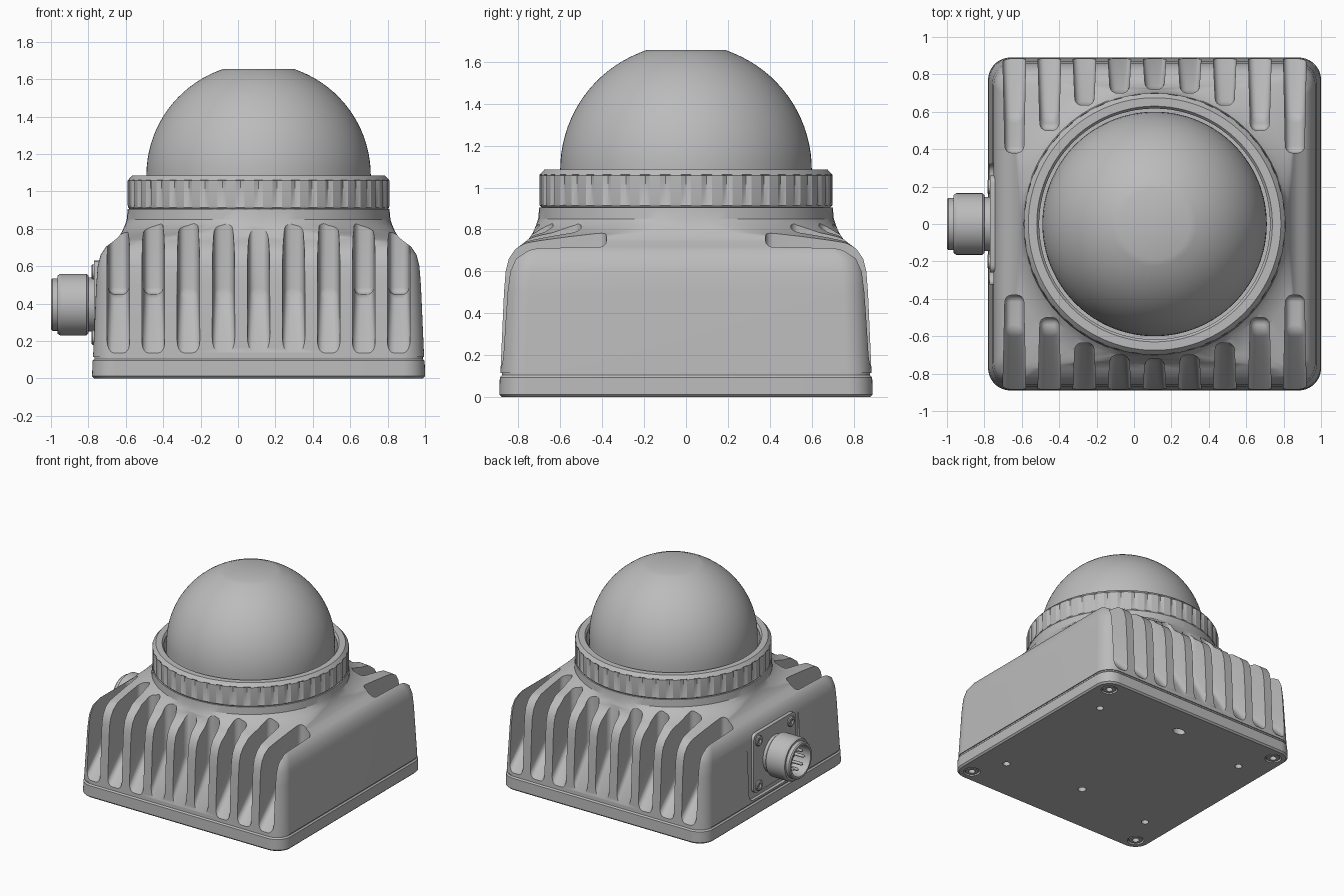
import bpy, bmesh, math
from mathutils import Matrix, Vector

CX = 0.11  # housing centre in x
if "Cube" in bpy.data.objects:
    bpy.data.objects.remove(bpy.data.objects["Cube"], do_unlink=True)

grey = bpy.data.materials.new("plain grey")
grey.use_nodes = True
grey.diffuse_color = (0.5, 0.5, 0.5, 1)
grey.node_tree.nodes["Principled BSDF"].inputs["Base Color"].default_value = (0.5, 0.5, 0.5, 1)


def make(name, bm):
    bmesh.ops.recalc_face_normals(bm, faces=bm.faces)
    mesh = bpy.data.meshes.new(name)
    bm.to_mesh(mesh)
    bm.free()
    mesh.materials.append(grey)
    ob = bpy.data.objects.new(name, mesh)
    bpy.context.collection.objects.link(ob)
    return ob


def activate(ob):
    bpy.ops.object.select_all(action='DESELECT')
    ob.select_set(True)
    bpy.context.view_layer.objects.active = ob


def smooth(ob, angle=30):
    activate(ob)
    bpy.ops.object.shade_smooth_by_angle(angle=math.radians(angle))
    return ob


def cut(ob, cutter):
    mod = ob.modifiers.new("cut", 'BOOLEAN')
    mod.operation, mod.solver, mod.object = 'DIFFERENCE', 'EXACT', cutter
    activate(ob)
    bpy.ops.object.modifier_apply(modifier=mod.name)
    bpy.data.objects.remove(cutter, do_unlink=True)


def loft(bm, rings, closed=False):
    loops = [[bm.verts.new(p) for p in ring] for ring in rings]
    n = len(loops[0])
    pairs = list(zip(loops, loops[1:]))
    if closed:
        pairs.append((loops[-1], loops[0]))
    for a, b in pairs:
        for i in range(n):
            j = (i + 1) % n
            bm.faces.new((a[i], a[j], b[j], b[i]))
    if not closed:
        bm.faces.new(loops[0][::-1])
        bm.faces.new(loops[-1])


def square_ring(z, half, r, k=16):
    """Rounded square; becomes a circle when r equals half."""
    pts = []
    for q in range(4):
        c = math.pi / 4 + q * math.pi / 2
        ox = math.copysign(half - r, math.cos(c))
        oy = math.copysign(half - r, math.sin(c))
        for i in range(k + 1):
            a = q * math.pi / 2 + (i + 0.02) / (k + 0.04) * math.pi / 2
            pts.append((CX + ox + r * math.cos(a), oy + r * math.sin(a), z))
    return pts


def lathe(name, profile, n=96, closed=False, matrix=Matrix.Translation((CX, 0, 0))):
    bm = bmesh.new()
    loft(bm, [[matrix @ Vector((r * math.cos(t * math.tau / n), r * math.sin(t * math.tau / n), z))
               for t in range(n)] for r, z in profile], closed)
    return smooth(make(name, bm))


def cylinder(bm, r, depth, matrix, n=24):
    bmesh.ops.create_cone(bm, cap_ends=True, segments=n, radius1=r, radius2=r, depth=depth, matrix=matrix)


def box(bm, size, loc, bevel=0):
    new = bmesh.ops.create_cube(bm, size=1, matrix=Matrix.Translation(loc) @ Matrix.Diagonal((*size, 1)))
    if bevel:
        edges = {e for v in new["verts"] for e in v.link_edges}
        edges = [e for e in edges if abs(e.verts[0].co.x - e.verts[1].co.x) > 1e-4]
        bmesh.ops.bevel(bm, geom=edges, offset=bevel, segments=4, profile=0.5, affect='EDGES')


# Housing: drafted rounded block flaring into a round collar
bm = bmesh.new()
loft(bm, [square_ring(*s) for s in (
    (0.115, 0.885, 0.12), (0.5, 0.868, 0.12), (0.6, 0.86, 0.12), (0.66, 0.845, 0.12),
    (0.705, 0.815, 0.12), (0.735, 0.775, 0.14), (0.755, 0.75, 0.28), (0.785, 0.73, 0.52),
    (0.82, 0.715, 0.66), (0.85, 0.705, 0.705), (0.905, 0.70, 0.70))])
housing = make("housing", bm)

# Cooling slots on the front and back
SLOT_END = (0.72, 0.70, 0.635, 0.50, 0.38)
bm = bmesh.new()
for side in (-1, 1):
    for i in range(-4, 5):
        end = SLOT_END[abs(i)]
        foot = max(end, 0.575)
        drop = 0.11 * 0.32 / (0.89 - foot)
        outline = [(1.0, 0.13 - drop), (1.0, 1.0), (end, 1.0), (end, 0.45)]
        if foot > end + 0.01:
            outline.append((foot, 0.45))
        part = bmesh.new()
        sides = []
        for s in (-1, 1):
            sides.append([part.verts.new((CX + i * 0.1875 + s * (0.05 + 0.011 * (d - end) / (0.89 - end)),
                                          side * d, z)) for d, z in outline])
        part.faces.new(sides[0])
        part.faces.new(sides[1][::-1])
        for a in range(len(outline)):
            b = (a + 1) % len(outline)
            part.faces.new((sides[0][a], sides[0][b], sides[1][b], sides[1][a]))
        bmesh.ops.recalc_face_normals(part, faces=part.faces)
        bmesh.ops.bevel(part, geom=part.edges[:], offset=0.036, segments=4, profile=0.5,
                        affect='EDGES', clamp_overlap=True)
        tmp = bpy.data.meshes.new("slot")
        part.to_mesh(tmp)
        part.free()
        bm.from_mesh(tmp)
        bpy.data.meshes.remove(tmp)
cut(housing, make("slot_cutter", bm))

# Shallow recess for the connector
bm = bmesh.new()
box(bm, (0.2, 0.64, 0.54), (-0.85, 0, 0.4), 0.05)
cut(housing, make("recess_cutter", bm))
smooth(housing)

# Base plate with mounting holes and screw pockets underneath
bm = bmesh.new()
loft(bm, [square_ring(*s) for s in (
    (0, 0.878, 0.11), (0.012, 0.89, 0.12), (0.095, 0.888, 0.12), (0.105, 0.878, 0.11), (0.118, 0.878, 0.11))])
base = make("base_plate", bm)
corners = [(sx, sy) for sx in (-1, 1) for sy in (-1, 1)]
bm = bmesh.new()
for sx, sy in corners:
    cylinder(bm, 0.027, 0.12, Matrix.Translation((CX + sx * 0.66, sy * 0.53, 0)))
    cylinder(bm, 0.06, 0.06, Matrix.Translation((CX + sx * 0.78, sy * 0.78, 0)))
cylinder(bm, 0.03, 0.12, Matrix.Translation((CX, -0.46, 0)))
cylinder(bm, 0.034, 0.12, Matrix.Translation((CX, 0.64, 0)) @ Matrix.Diagonal((1.5, 1, 1, 1)))
cut(base, make("hole_cutter", bm))
smooth(base)

# Socket-headed base screws
for sx, sy in corners:
    lathe("base_screw", [(0.052, 0.04), (0.052, 0.008), (0.046, 0.002), (0.025, 0.002), (0.025, 0.03)], 24,
          matrix=Matrix.Translation((CX + sx * 0.78, sy * 0.78, 0)))

# Clamp ring with evenly spaced grip grooves
N = 176
bm = bmesh.new()
rings = []
for r, z, grip in ((0.62, 0.9, 0), (0.685, 0.9, 0), (0.698, 0.915, 0), (0.70, 0.925, 1), (0.70, 1.058, 1),
                   (0.697, 1.062, 0), (0.675, 1.086, 0), (0.63, 1.086, 0), (0.617, 1.07, 0), (0.617, 1.0, 0)):
    rings.append([])
    for t in range(N):
        a = t * math.tau / N
        rr = r - (0.012 if grip and t % 4 == 0 else 0)
        rings[-1].append((CX + rr * math.cos(a), rr * math.sin(a), z))
loft(bm, rings, closed=True)
smooth(make("clamp_ring", bm), 25)

# Dome with a flat cap
dome = [(0.6, 0.9), (0.6, 1.0)]
dome += [(0.6 * math.cos(math.radians(a)), 1.085 + 0.6 * math.sin(math.radians(a))) for a in range(0, 72, 4)]
dome.append((0.19, 1.655))
lathe("dome", dome, 128)

# Connector: flange, hollow barrel, pins and screws, all pointing to -x
out = Matrix.Translation((0, 0, 0.395)) @ Matrix.Rotation(-math.pi / 2, 4, 'Y')
bm = bmesh.new()
box(bm, (0.08, 0.52, 0.46), (-0.73, 0, 0.4), 0.04)
smooth(make("connector_flange", bm))
lathe("connector_barrel", [(0.145, 0.73), (0.145, 0.80), (0.155, 0.80), (0.165, 0.81), (0.165, 0.95),
                           (0.155, 0.965), (0.14, 0.965), (0.14, 0.992), (0.133, 1.0), (0.118, 1.0),
                           (0.115, 0.99), (0.115, 0.86)], 64, matrix=out)
for i in range(8):
    a = i * math.tau / 8
    lathe("connector_pin", [(0.012, 0.85), (0.012, 0.965), (0.006, 0.975)], 12,
          matrix=out @ Matrix.Translation((0.075 * math.cos(a), 0.075 * math.sin(a), 0)))
for sx, sy in corners:
    lathe("flange_screw", [(0.04, 0.76), (0.04, 0.778), (0.034, 0.784), (0.018, 0.784), (0.018, 0.772)], 20,
          matrix=out @ Matrix.Translation((sx * 0.175, sy * 0.2, 0)))
